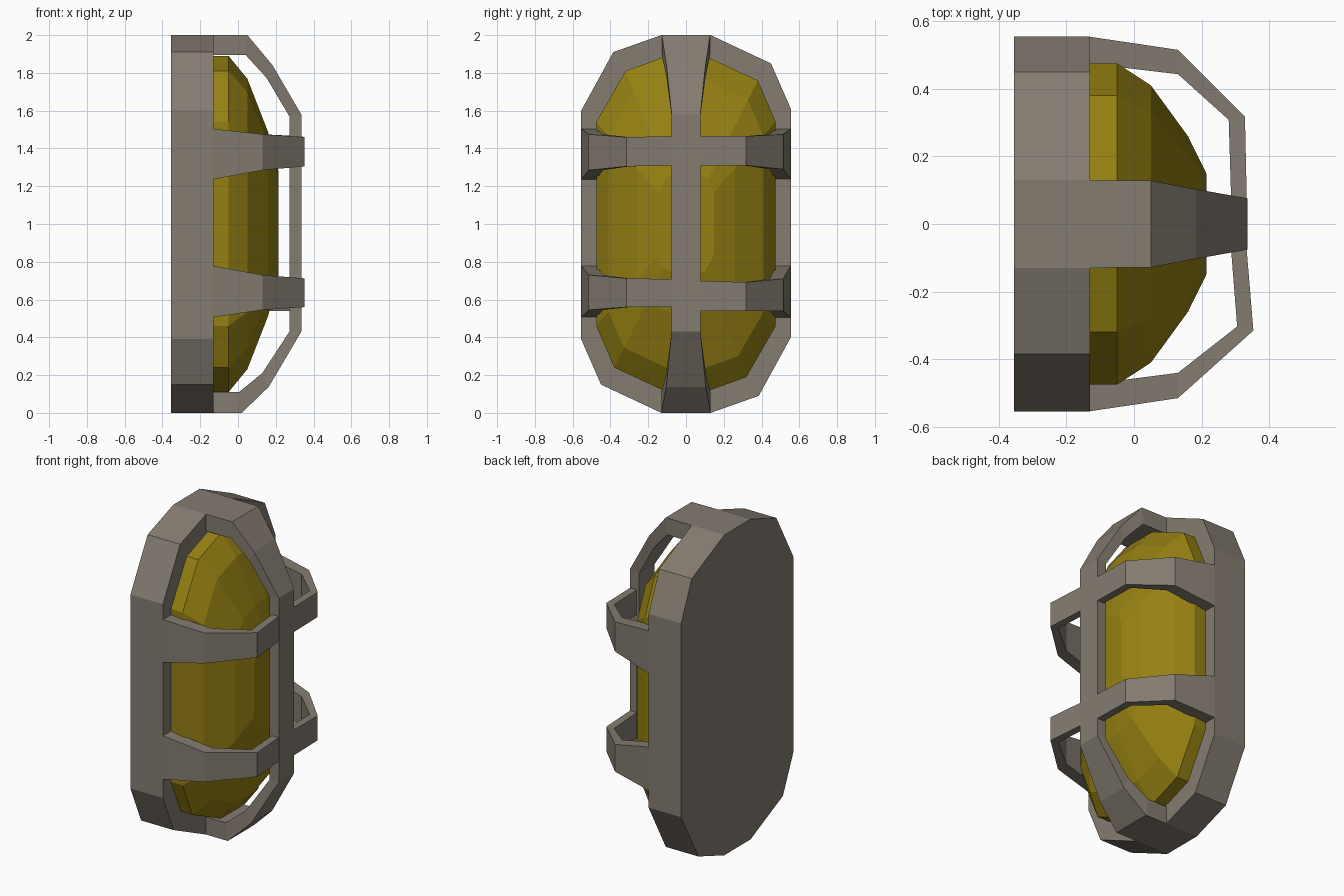
import bpy, bmesh

if "Cube" in bpy.data.objects:
    bpy.data.objects.remove(bpy.data.objects["Cube"])


def material(name, rgb):
    m = bpy.data.materials.new(name)
    m.diffuse_color = (*rgb, 1)
    m.use_nodes = True
    m.node_tree.nodes["Principled BSDF"].inputs["Base Color"].default_value = m.diffuse_color
    return m


metal = material("warm_grey_metal", (0.23, 0.20, 0.165))
amber = material("amber_glass", (0.30, 0.215, 0.006))


def loft(name, rings, mat):
    """Skin a list of equal-sized closed rings and cap both ends."""
    bm = bmesh.new()
    vs = [[bm.verts.new(p) for p in r] for r in rings]
    n = len(rings[0])
    for a, b in zip(vs, vs[1:]):
        for i in range(n):
            j = (i + 1) % n
            bm.faces.new((a[i], a[j], b[j], b[i]))
    bm.faces.new(vs[0][::-1])
    bm.faces.new(vs[-1])
    bmesh.ops.recalc_face_normals(bm, faces=bm.faces)
    me = bpy.data.meshes.new(name)
    bm.to_mesh(me)
    bm.free()
    me.materials.append(mat)
    ob = bpy.data.objects.new(name, me)
    bpy.context.collection.objects.link(ob)
    return ob


def outline(half):
    """Point-symmetric elongated outline in y and z around the centre."""
    return half + [(-y, -z) for y, z in half]


def ring(points, x, s=1.0):
    return [(x, y * s, 1 + z * s) for y, z in points]


# Back housing
plate = outline([(0.555, -0.60), (0.555, 0.61), (0.45, 0.85), (0.13, 1.0),
                 (-0.13, 1.0), (-0.385, 0.91)])
loft("back_housing", [ring(plate, -0.355), ring(plate, -0.13)], metal)

# Domed lamp glass
glass = outline([(0.475, -0.54), (0.475, 0.54), (0.38, 0.76), (0.10, 0.89),
                 (-0.10, 0.89), (-0.32, 0.81)])
loft("lamp_glass", [ring(glass, x, s) for x, s in
                    ((-0.14, 1), (-0.05, 1), (0.05, 0.863),
                     (0.16, 0.545), (0.215, 0.31))], amber)

# Vertical guard bar: outer x, z, inner x, z, half width
bar = [(-0.14, 2.0, -0.14, 1.895, 0.13), (0.05, 2.0, 0.04, 1.895, 0.128),
       (0.183, 1.84, 0.15, 1.775, 0.103), (0.335, 1.58, 0.272, 1.57, 0.076),
       (0.335, 0.43, 0.272, 0.43, 0.076), (0.163, 0.138, 0.128, 0.21, 0.105),
       (0.02, 0.0, 0.005, 0.11, 0.13), (-0.14, 0.0, -0.14, 0.11, 0.13)]
loft("vertical_guard", [[(ox, -w, oz), (ox, w, oz), (ix, w, iz), (ix, -w, iz)]
                        for ox, oz, ix, iz, w in bar], metal)

# Side guard bars: outer x, y, inner x, y for each side
paths = {
    "rear": [(-0.14, 0.555, -0.14, 0.475), (0.13, 0.515, 0.13, 0.443),
             (0.328, 0.318, 0.28, 0.308), (0.334, 0.05, 0.288, 0.05)],
    "front": [(-0.14, -0.555, -0.14, -0.475), (0.13, -0.515, 0.13, -0.44),
              (0.353, -0.315, 0.305, -0.303), (0.331, -0.05, 0.285, -0.05)],
}
heights = {
    ("upper", "front"): [(1.235, 1.505), (1.285, 1.475), (1.305, 1.46), (1.31, 1.465)],
    ("upper", "rear"): [(1.235, 1.505), (1.29, 1.475), (1.31, 1.465), (1.31, 1.465)],
    ("lower", "front"): [(0.505, 0.78), (0.545, 0.73), (0.56, 0.712), (0.56, 0.708)],
    ("lower", "rear"): [(0.505, 0.78), (0.54, 0.71), (0.54, 0.692), (0.54, 0.70)],
}
for (level, side), zs in heights.items():
    loft(f"{level}_{side}_guard",
         [[(ox, oy, lo), (ox, oy, hi), (ix, iy, hi), (ix, iy, lo)]
          for (ox, oy, ix, iy), (lo, hi) in zip(paths[side], zs)], metal)
